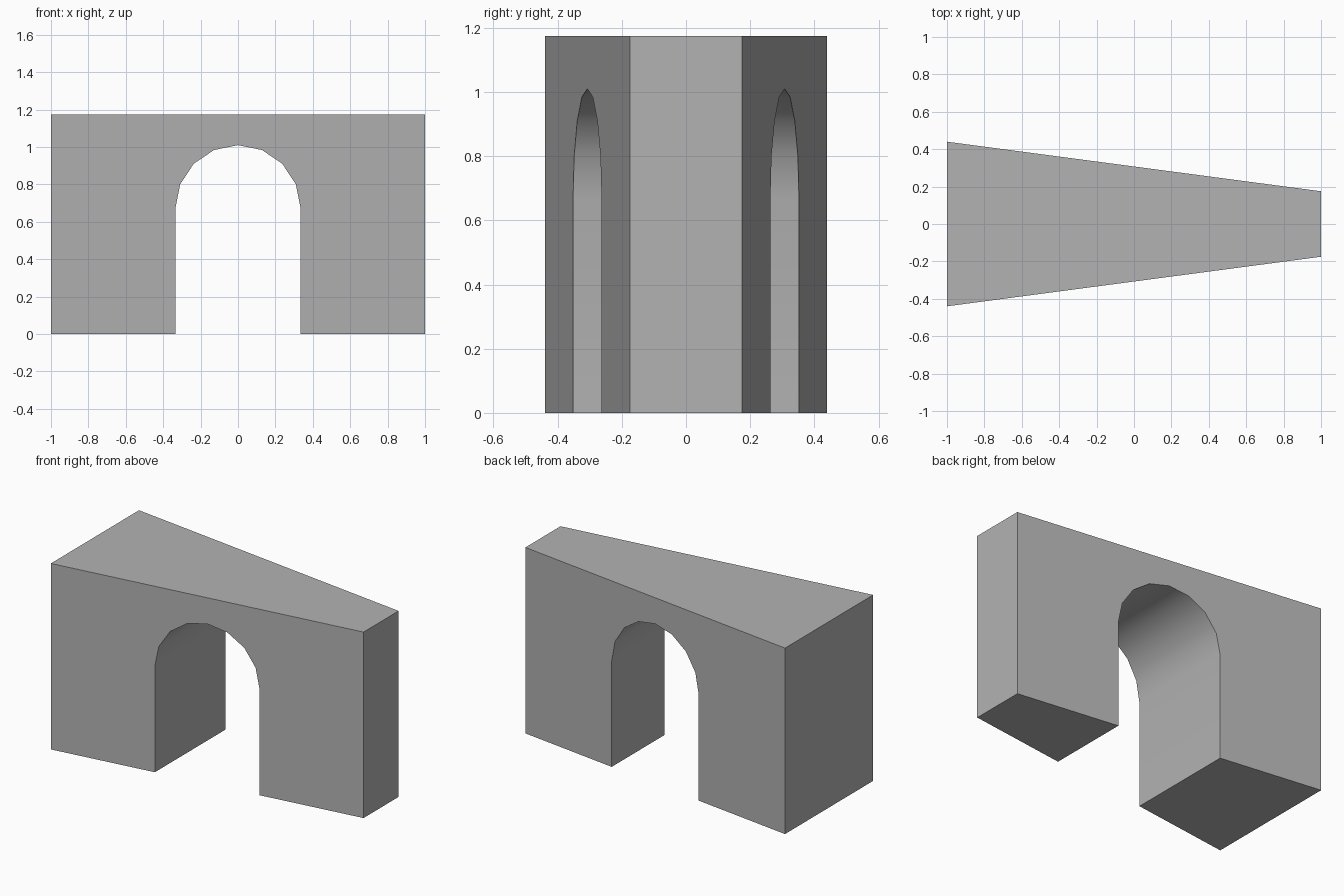
import bpy, bmesh, math

if "Cube" in bpy.data.objects:
    bpy.data.objects.remove(bpy.data.objects["Cube"])

HEIGHT = 1.175
ARCH_R, SPRING = 0.335, 0.67
ARCH_SEGMENTS = 8


def half_depth(x):
    # Wall tapers from 0.44 at the left end to 0.175 at the right end
    return 0.3075 - 0.1325 * x


# Front outline: outer block with a round-topped doorway
arch = []
for i in range(ARCH_SEGMENTS + 1):
    a = math.pi * i / ARCH_SEGMENTS
    arch.append((-ARCH_R * math.cos(a), SPRING + (1.01 - SPRING) * math.sin(a)))
outline = [(-1, 0), (-ARCH_R, 0)] + arch + [(ARCH_R, 0), (1, 0), (1, HEIGHT), (-1, HEIGHT)]

# Tapered arch block: front and back outlines joined all round
bm = bmesh.new()
front = [bm.verts.new((x, -half_depth(x), z)) for x, z in outline]
back = [bm.verts.new((x, half_depth(x), z)) for x, z in outline]
bm.faces.new(front)
bm.faces.new(back[::-1])
n = len(outline)
for i in range(n):
    j = (i + 1) % n
    bm.faces.new((front[j], front[i], back[i], back[j]))
bmesh.ops.recalc_face_normals(bm, faces=bm.faces)

mesh = bpy.data.meshes.new("arch_block")
bm.to_mesh(mesh)
bm.free()
block = bpy.data.objects.new("arch_block", mesh)
bpy.context.collection.objects.link(block)

# Mid-grey stone
stone = bpy.data.materials.new("stone")
stone.diffuse_color = (0.45, 0.45, 0.45, 1)
stone.use_nodes = True
stone.node_tree.nodes["Principled BSDF"].inputs["Base Color"].default_value = stone.diffuse_color
mesh.materials.append(stone)

# Smooth arch underside, crisp outer edges
bpy.context.view_layer.objects.active = block
block.select_set(True)
bpy.ops.object.shade_smooth_by_angle(angle=math.radians(30))
